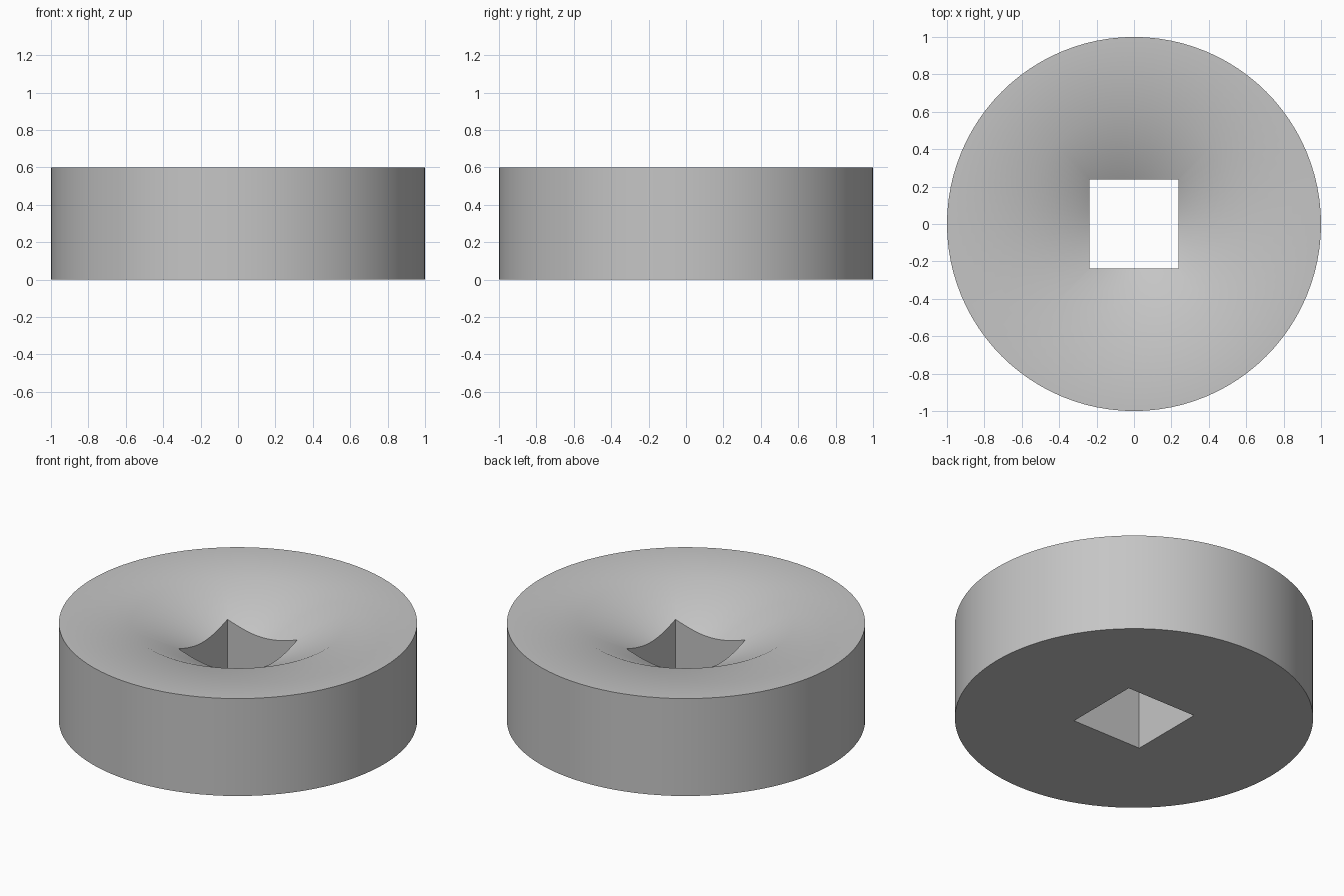
import bpy
import bmesh
import math

old = bpy.data.objects.get("Cube")
if old:
    bpy.data.objects.remove(old, do_unlink=True)

RADIUS, HEIGHT = 1.0, 0.6
SINK_RADIUS, APEX = 0.6, 0.3   # countersink rim and the depth its cone aims at
HOLE = 0.475                   # width of the square hole
SEGMENTS = 96

grey = bpy.data.materials.new("plain_grey")
grey.use_nodes = True
colour = (0.56, 0.56, 0.56, 1)
grey.diffuse_color = colour
grey.node_tree.nodes["Principled BSDF"].inputs["Base Color"].default_value = colour


def add_object(name, bm):
    bmesh.ops.recalc_face_normals(bm, faces=bm.faces)
    mesh = bpy.data.meshes.new(name)
    bm.to_mesh(mesh)
    bm.free()
    mesh.materials.append(grey)
    obj = bpy.data.objects.new(name, mesh)
    bpy.context.collection.objects.link(obj)
    return obj


# Round washer with a conical countersink, lathed from its half profile
profile = [(0, APEX), (SINK_RADIUS, HEIGHT), (RADIUS, HEIGHT), (RADIUS, 0), (0, 0)]
bm = bmesh.new()
verts = [bm.verts.new((r, 0, z)) for r, z in profile]
edges = [bm.edges.new(pair) for pair in zip(verts, verts[1:])]
bmesh.ops.spin(bm, geom=verts + edges, cent=(0, 0, 0), axis=(0, 0, 1),
               angle=math.tau, steps=SEGMENTS)
bmesh.ops.remove_doubles(bm, verts=bm.verts, dist=0.0001)
washer = add_object("washer", bm)

# Square hole straight through the middle
bm = bmesh.new()
bmesh.ops.create_cube(bm, size=1)
bmesh.ops.scale(bm, vec=(HOLE, HOLE, 2), verts=bm.verts)
cutter = add_object("hole_cutter", bm)

cut = washer.modifiers.new("square_hole", 'BOOLEAN')
cut.operation = 'DIFFERENCE'
cut.solver = 'EXACT'
cut.object = cutter

bpy.ops.object.select_all(action='DESELECT')
washer.select_set(True)
bpy.context.view_layer.objects.active = washer
bpy.ops.object.modifier_apply(modifier=cut.name)
bpy.data.objects.remove(cutter, do_unlink=True)

# Smooth round surfaces, crisp rims and corners
bpy.ops.object.shade_smooth_by_angle(angle=math.radians(30))
